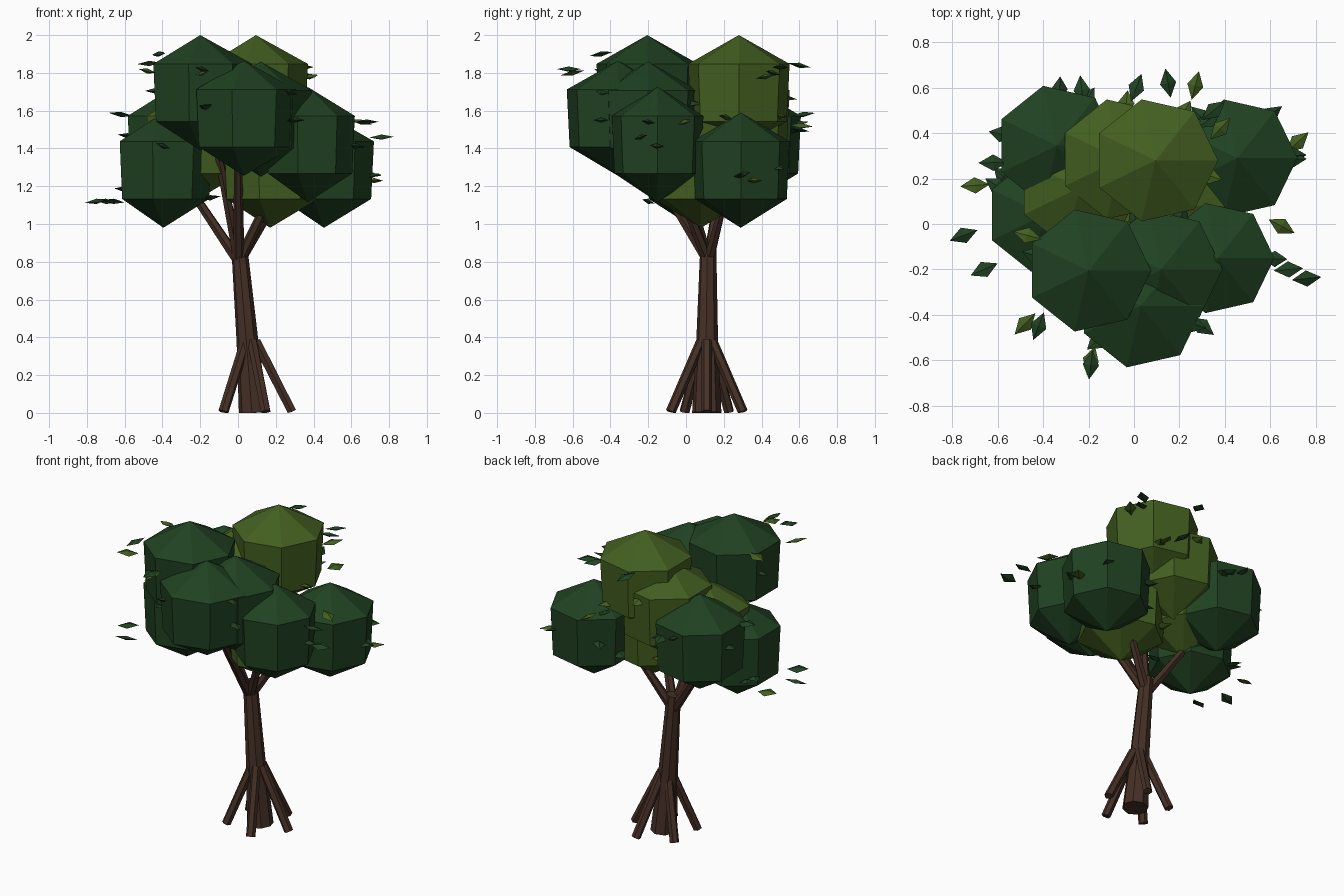
import bpy, bmesh, math, random
from mathutils import Vector

if "Cube" in bpy.data.objects:
    bpy.data.objects.remove(bpy.data.objects["Cube"])
random.seed(4)


def material(name, rgb):
    m = bpy.data.materials.new(name)
    m.diffuse_color = (*rgb, 1)
    m.use_nodes = True
    m.node_tree.nodes["Principled BSDF"].inputs["Base Color"].default_value = m.diffuse_color
    return m


BARK = material("brown bark", (0.06, 0.029, 0.019))
DARK = material("dark green", (0.0145, 0.054, 0.0155))
OLIVE = material("olive green", (0.056, 0.114, 0.0145))


def finish(bm, name, mat):
    bmesh.ops.recalc_face_normals(bm, faces=bm.faces)
    me = bpy.data.meshes.new(name)
    bm.to_mesh(me)
    bm.free()
    ob = bpy.data.objects.new(name, me)
    me.materials.append(mat)
    bpy.context.collection.objects.link(ob)
    return ob


def lathe_rings(bm, rings):
    """Join equal-length rings of points with quads; return vertex rings."""
    vr = [[bm.verts.new(p) for p in r] for r in rings]
    n = len(vr[0])
    for a, b in zip(vr, vr[1:]):
        for i in range(n):
            j = (i + 1) % n
            bm.faces.new((a[i], a[j], b[j], b[i]))
    return vr


def circle(c, r, n, z):
    return [(c[0] + r * math.cos(2 * math.pi * i / n),
             c[1] + r * math.sin(2 * math.pi * i / n), z) for i in range(n)]


def limb(name, path, sides=7):
    """Tapered tube through (x, y, z, radius) points, square to its direction."""
    bm = bmesh.new()
    pts = [Vector(p[:3]) for p in path]
    q = (pts[-1] - pts[0]).to_track_quat('Z', 'Y')
    rings = [[p + q @ Vector(v) for v in circle((0, 0), s[3], sides, 0)]
             for p, s in zip(pts, path)]
    for v in rings[0]:
        v.z = max(v.z, 0)
    vr = lathe_rings(bm, rings)
    bm.faces.new(vr[0])
    bm.faces.new(vr[-1])
    return finish(bm, name, BARK)


def clump(name, c, mat, r=0.305):
    """Seven-sided coarse sphere: cone cap, upright wall, cone base."""
    bm = bmesh.new()
    w = c[3] if len(c) > 3 else 1
    low, high = lathe_rings(bm, [circle(c, 0.255 * w, 7, c[2] - r / 2),
                                 circle(c, 0.27 * w, 7, c[2] + r / 2)])
    for ring, z in ((low, c[2] - r), (high, c[2] + r)):
        tip = bm.verts.new((c[0], c[1], z))
        for i in range(7):
            bm.faces.new((ring[i], ring[(i + 1) % 7], tip))
    return finish(bm, name, mat)


def add_leaf(bm, p, ang, length=0.13):
    """Flat faceted diamond pointing outward."""
    p = Vector(p)
    d = Vector((math.cos(ang), math.sin(ang), random.uniform(-0.2, 0.2)))
    s = Vector((-d.y, d.x, random.uniform(-0.4, 0.4)))
    ring = [bm.verts.new(p + v) for v in (d * length / 2, s * 0.036,
                                          -d * length / 2, -s * 0.036)]
    for h in (0.014, -0.014):
        tip = bm.verts.new(p + Vector((0, 0, h)))
        for i in range(4):
            bm.faces.new((ring[i], ring[(i + 1) % 4], tip))


# Leaning trunk
limb("trunk", [(0.082, 0.11, 0, 0.078), (0.05, 0.112, 0.38, 0.058),
               (0.005, 0.118, 0.9, 0.042)], 8)

# Five roots spread evenly around the trunk
for k in range(5):
    a = math.radians(72 * k)
    cx, sx = math.cos(a), math.sin(a)
    limb("root_%d" % k, [(0.085 + 0.2 * cx, 0.11 + 0.2 * sx, 0.005, 0.028),
                         (0.065 + 0.03 * cx, 0.11 + 0.03 * sx, 0.38, 0.028)], 6)

# Branches fan out into the crown
tips = [(-0.31, 0.19, 1.27), (-0.11, -0.06, 1.4), (0.0, -0.22, 1.36),
        (0.22, -0.06, 1.25), (0.2, 0.2, 1.12)]
for k, t in enumerate(tips):
    limb("branch_%d" % k, [(0.005, 0.118, 0.8, 0.03), (*t, 0.021)], 6)

# Foliage clumps: x, y, z and optional width factor
dark = [(-0.2, -0.205, 1.695, 1.02), (0.03, -0.36, 1.56, 1.03),
        (0.12, -0.2, 1.555), (0.37, -0.15, 1.42, 0.92),
        (0.455, 0.29, 1.285, 0.98), (-0.34, 0.345, 1.42),
        (-0.395, 0.04, 1.285, 0.95)]
olive = [(0.095, 0.28, 1.695, 1.02), (-0.06, 0.285, 1.555),
         (-0.24, 0.16, 1.42), (0.17, 0.08, 1.285)]
for k, c in enumerate(dark):
    clump("dark_clump_%d" % k, c, DARK)
for k, c in enumerate(olive):
    clump("olive_clump_%d" % k, c, OLIVE)

# Loose leaves around the crown
outer_dark = [(-0.23, 0.59, 1.5), (0.01, 0.6, 1.84), (0.15, 0.62, 1.58),
              (0.35, 0.5, 1.83), (0.33, 0.46, 1.8), (-0.62, 0.27, 1.58),
              (-0.75, -0.05, 1.12), (-0.66, -0.2, 1.12), (-0.42, -0.45, 1.9),
              (-0.19, -0.62, 1.82), (0.6, 0.48, 1.3), (0.68, -0.2, 1.54),
              (0.76, -0.24, 1.46), (0.3, -0.45, 1.55)]
outer_olive = [(-0.7, 0.17, 1.12), (-0.48, -0.44, 1.81), (0.27, 0.61, 1.52),
               (0.72, 0.36, 1.23), (0.65, -0.01, 1.54), (0.38, 0.42, 1.78),
               (-0.47, -0.05, 1.85), (-0.19, -0.6, 1.8)]
for name, pts, clumps, mat in (("dark_leaves", outer_dark, dark, DARK),
                               ("olive_leaves", outer_olive, olive, OLIVE)):
    bm = bmesh.new()
    for p in pts:
        add_leaf(bm, p, math.atan2(p[1], p[0]) + random.uniform(-0.5, 0.5))
    for c in clumps:
        for k in range(5):
            a = math.tau * (k + random.random()) / 5
            add_leaf(bm, (c[0] + 0.25 * math.cos(a), c[1] + 0.25 * math.sin(a),
                          c[2] + random.uniform(-0.15, 0.15)), a, 0.11)
    finish(bm, name, mat)
